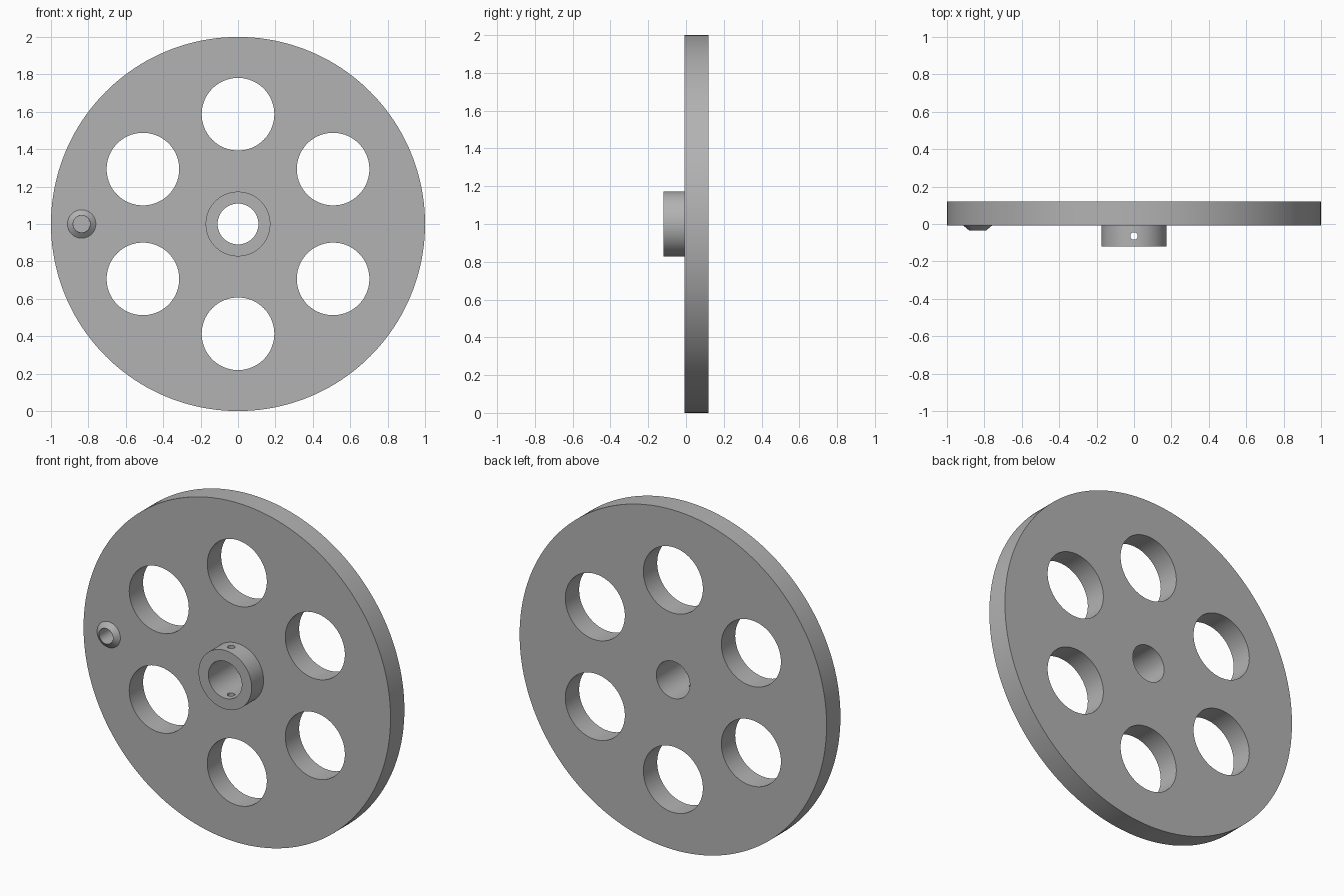
import bpy
import math
from mathutils import Matrix

default = bpy.data.objects.get("Cube")
if default:
    bpy.data.objects.remove(default, do_unlink=True)

# Single plain metal colour
metal = bpy.data.materials.new("grey_metal")
metal.use_nodes = True
colour = (0.45, 0.45, 0.45, 1)
metal.diffuse_color = colour
metal.node_tree.nodes["Principled BSDF"].inputs["Base Color"].default_value = colour

FRONT, BACK, HUB_FRONT, BOSS_FRONT = -0.009, 0.12, -0.12, -0.034
AXLE_Z = 1.0
BOSS_X = -0.836


def drum(name, x, z, r_front, r_back, y_front, y_back, sides):
    """Round solid along y, optionally tapered."""
    bpy.ops.mesh.primitive_cone_add(
        vertices=sides, radius1=r_front, radius2=r_back, depth=y_back - y_front)
    ob = bpy.context.object
    ob.name = name
    ob.data.transform(Matrix.Rotation(-math.pi / 2, 4, "X"))
    ob.location = (x, (y_front + y_back) / 2, z)
    ob.data.materials.append(metal)
    return ob


def cut(target, cutters):
    """Subtract each cutter and apply the result."""
    bpy.context.view_layer.objects.active = target
    for cutter in cutters:
        mod = target.modifiers.new("hole", "BOOLEAN")
        mod.operation = "DIFFERENCE"
        mod.solver = "EXACT"
        mod.object = cutter
        bpy.ops.object.modifier_apply(modifier=mod.name)


# Solid parts
disc = drum("wheel_disc", 0, AXLE_Z, 1, 1, FRONT, BACK, 160)
hub = drum("hub_collar", 0, AXLE_Z, 0.173, 0.173, HUB_FRONT, FRONT, 96)
boss = drum("handle_boss", BOSS_X, AXLE_Z, 0.046, 0.076, BOSS_FRONT, FRONT, 64)

# Cutters: axle bore, blind handle socket, ring of lightening holes
bore = drum("bore_cutter", 0, AXLE_Z, 0.109, 0.109, -0.3, 0.3, 96)
socket = drum("socket_cutter", BOSS_X, AXLE_Z, 0.045, 0.045, -0.2, 0.085, 64)
lightening = []
for i in range(6):
    a = math.pi / 2 + i * math.tau / 6
    lightening.append(drum("lightening_cutter", 0.587 * math.cos(a),
                           AXLE_Z + 0.587 * math.sin(a),
                           0.194, 0.194, -0.3, 0.3, 96))

# Vertical set screw hole through both walls of the collar
bpy.ops.mesh.primitive_cylinder_add(vertices=32, radius=0.02, depth=0.6,
                                    location=(0, -0.064, AXLE_Z))
screw = bpy.context.object
screw.name = "set_screw_cutter"

cut(disc, [bore, socket] + lightening)
cut(hub, [bore, screw])
cut(boss, [socket])

for cutter in [bore, socket, screw] + lightening:
    bpy.data.objects.remove(cutter, do_unlink=True)

# Smooth round walls, crisp rims
bpy.ops.object.select_all(action="DESELECT")
for ob in (disc, hub, boss):
    ob.select_set(True)
bpy.context.view_layer.objects.active = disc
bpy.ops.object.shade_smooth_by_angle(angle=math.radians(30))
